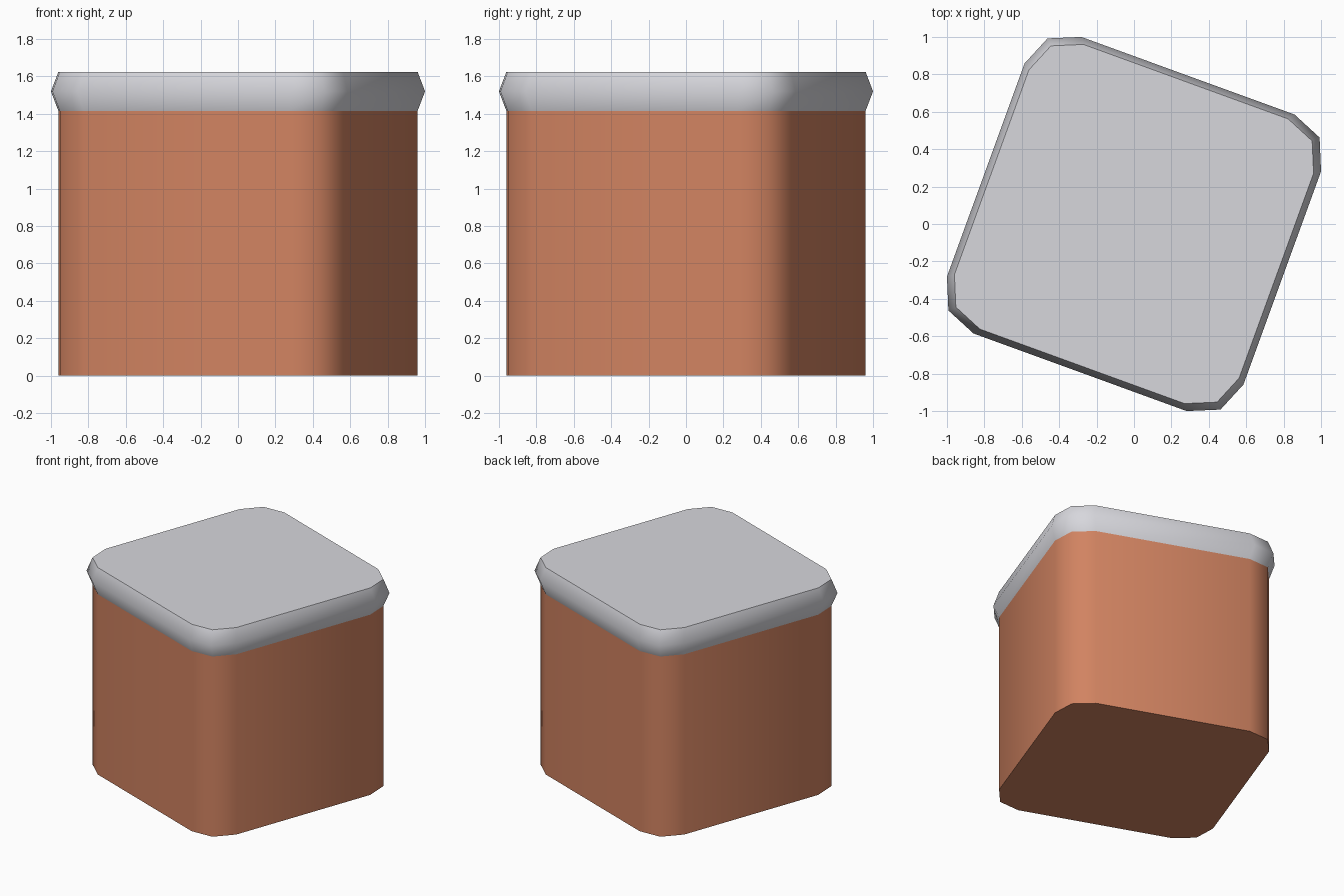
import bpy
import bmesh
import math

if "Cube" in bpy.data.objects:
    bpy.data.objects.remove(bpy.data.objects["Cube"])

HALF, RADIUS = 0.8435, 0.237   # half width and corner radius of the widest outline
TURN = math.radians(-20)       # the whole block is turned about z


def material(name, color):
    m = bpy.data.materials.new(name)
    m.diffuse_color = (*color, 1.0)
    m.use_nodes = True
    m.node_tree.nodes["Principled BSDF"].inputs["Base Color"].default_value = m.diffuse_color
    return m


def outline(scale):
    """Rounded square with two segments per corner, turned about z."""
    pts = []
    c = HALF - RADIUS
    for k in range(4):
        for step in range(3):
            a = math.radians(45 * step)
            x, y = c + RADIUS * math.cos(a), c + RADIUS * math.sin(a)
            t = k * math.pi / 2 + TURN
            pts.append((scale * (x * math.cos(t) - y * math.sin(t)),
                        scale * (x * math.sin(t) + y * math.cos(t))))
    return pts


def loft(name, levels, mat, cap_bottom, cap_top):
    """Stack outlines given as (z, scale) and skin them."""
    bm = bmesh.new()
    rings = [[bm.verts.new((x, y, z)) for x, y in outline(s)] for z, s in levels]
    for low, high in zip(rings, rings[1:]):
        n = len(low)
        for i in range(n):
            j = (i + 1) % n
            bm.faces.new((low[i], low[j], high[j], high[i]))
    if cap_bottom:
        bm.faces.new(rings[0][::-1])
    if cap_top:
        bm.faces.new(rings[-1])
    mesh = bpy.data.meshes.new(name)
    bm.to_mesh(mesh)
    bm.free()
    mesh.materials.append(mat)
    obj = bpy.data.objects.new(name, mesh)
    bpy.context.collection.objects.link(obj)
    bpy.ops.object.select_all(action='DESELECT')
    obj.select_set(True)
    bpy.context.view_layer.objects.active = obj
    bpy.ops.object.shade_smooth_by_angle(angle=math.radians(60))
    return obj


clay = material("terracotta", (0.64, 0.228, 0.12))
grey = material("light grey", (0.68, 0.68, 0.72))

# Straight body, and a lid that bulges at mid height; they meet at the seam
loft("body", [(0.0, 0.96), (1.415, 0.96)], clay, True, False)
loft("lid", [(1.415, 0.96), (1.52, 1.0), (1.625, 0.96)], grey, False, True)
